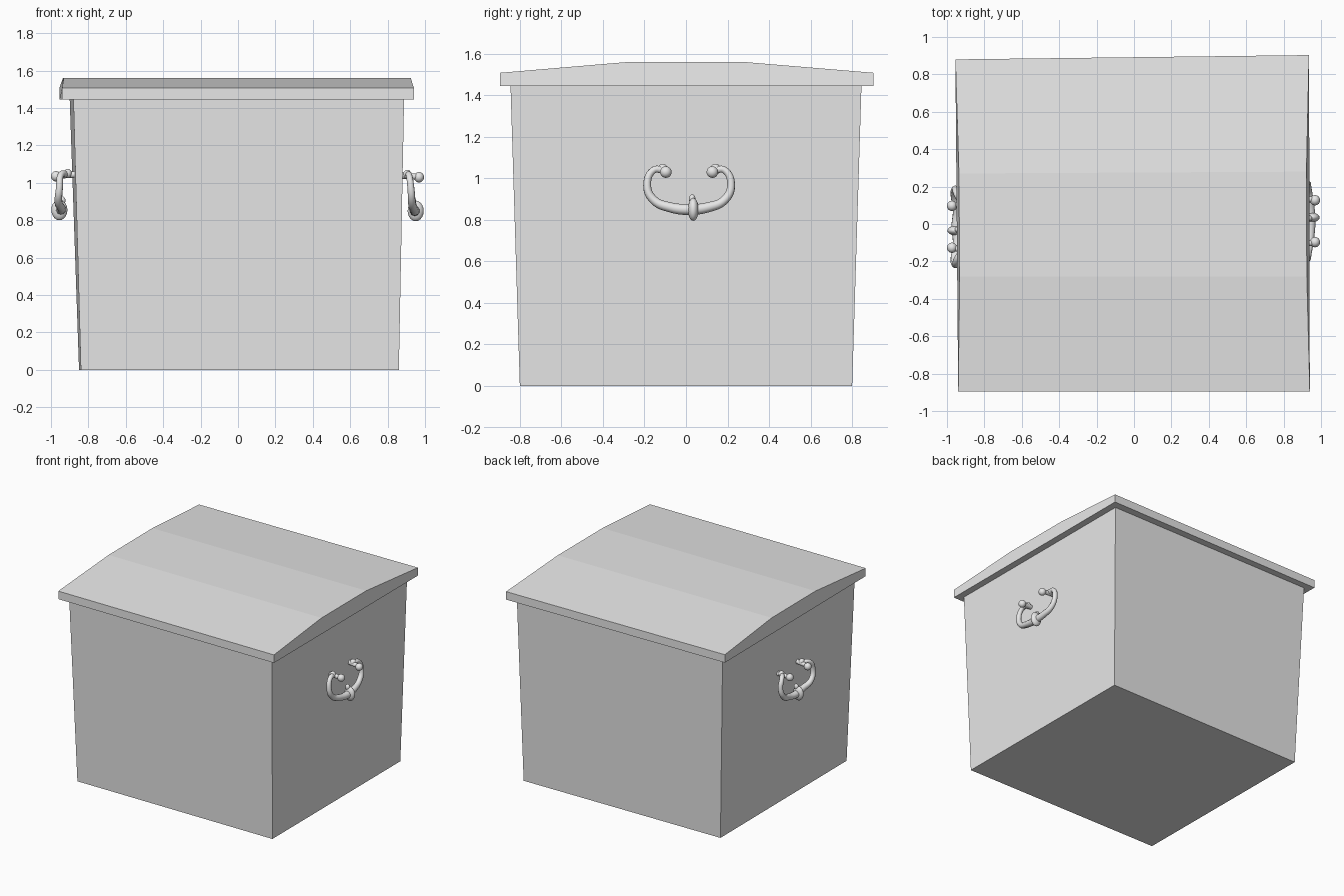
import bpy
import bmesh
from mathutils import Vector

cube = bpy.data.objects.get("Cube")
if cube:
    bpy.data.objects.remove(cube, do_unlink=True)

grey = bpy.data.materials.new("plain grey")
grey.use_nodes = True
grey.diffuse_color = (0.8, 0.8, 0.8, 1)
grey.node_tree.nodes["Principled BSDF"].inputs["Base Color"].default_value = (0.8, 0.8, 0.8, 1)


def add_mesh(name, bm):
    bmesh.ops.recalc_face_normals(bm, faces=bm.faces)
    mesh = bpy.data.meshes.new(name)
    bm.to_mesh(mesh)
    bm.free()
    mesh.materials.append(grey)
    obj = bpy.data.objects.new(name, mesh)
    bpy.context.collection.objects.link(obj)
    return obj


def bridge(name, first, second):
    """Solid between two matching outlines."""
    bm = bmesh.new()
    a = [bm.verts.new(p) for p in first]
    b = [bm.verts.new(p) for p in second]
    bm.faces.new(a)
    bm.faces.new(b)
    for i in range(len(a)):
        j = (i + 1) % len(a)
        bm.faces.new((a[i], a[j], b[j], b[i]))
    return add_mesh(name, bm)


# Tapered body, very slightly out of square
bridge("box_body",
       [(-0.84, -0.8, 0), (0.86, -0.8, 0), (0.855, 0.8, 0), (-0.85, 0.785, 0)],
       [(-0.88, -0.845, 1.45), (0.888, -0.845, 1.45),
        (0.883, 0.845, 1.45), (-0.9, 0.83, 1.45)])

# Overhanging lid with a shallow faceted crown, pulled in at the ridge
bridge("lid",
       [(-0.94, -0.895, 1.445), (-0.94, -0.895, 1.508), (-0.932, -0.28, 1.56),
        (-0.936, 0.27, 1.56), (-0.955, 0.88, 1.508), (-0.955, 0.88, 1.445)],
       [(0.94, -0.895, 1.445), (0.94, -0.895, 1.508), (0.924, -0.28, 1.56),
        (0.922, 0.28, 1.56), (0.936, 0.903, 1.508), (0.936, 0.903, 1.445)])


def handle(side, turn, shift, lean):
    """Drop handle; turn is 1 for the left wall, -1 for the right wall."""
    def place(x, y, z):
        return Vector((turn * (x + shift), turn * y, z + shift))

    def knob(name, centre, size):
        bm = bmesh.new()
        bmesh.ops.create_uvsphere(bm, u_segments=16, v_segments=10, radius=1)
        for v in bm.verts:
            v.co = Vector(a * b for a, b in zip(v.co, size)) + place(*centre)
        for f in bm.faces:
            f.smooth = True
        add_mesh(f"{side}_handle_{name}", bm)

    def tube(name, points):
        curve = bpy.data.curves.new(name, "CURVE")
        curve.dimensions = "3D"
        curve.bevel_depth = 1
        curve.bevel_resolution = 3
        curve.use_fill_caps = True
        spline = curve.splines.new("BEZIER")
        spline.resolution_u = 6
        spline.bezier_points.add(len(points) - 1)
        for bp, (x, y, z, r) in zip(spline.bezier_points, points):
            bp.co = place(x, y, z)
            bp.radius = r
            bp.handle_left_type = bp.handle_right_type = "AUTO"
        source = bpy.data.objects.new(name, curve)
        bpy.context.collection.objects.link(source)
        bpy.context.view_layer.update()
        mesh = bpy.data.meshes.new_from_object(
            source.evaluated_get(bpy.context.evaluated_depsgraph_get()))
        bpy.data.objects.remove(source, do_unlink=True)
        mesh.materials.clear()
        mesh.materials.append(grey)
        for f in mesh.polygons:
            f.use_smooth = True
        obj = bpy.data.objects.new(f"{side}_handle_{name}", mesh)
        bpy.context.collection.objects.link(obj)

    # Hanging loop, thicker toward the grip
    half = [(0.91, 0.125, 1.04, 0.018), (0.915 + lean, 0.17, 1.04, 0.017),
            (0.925 + lean, 0.202, 0.965, 0.019), (0.93 + lean, 0.17, 0.895, 0.021),
            (0.94, 0.09, 0.86, 0.024)]
    mid = 0.015
    right = [(x, mid - y, z, r) for x, y, z, r in half]
    left = [(x, mid + y, z, r) for x, y, z, r in reversed(half)]
    tube("loop", right + [(0.945, mid, 0.85, 0.027)] + left)

    # Centre boss with a small finial
    knob("boss", (0.95, 0.035, 0.85), (0.043, 0.026, 0.055))
    knob("finial", (0.935, 0.03, 0.9), (0.018, 0.016, 0.022))

    # Mounting pegs with round ends
    for label, s in (("front", -1), ("back", 1)):
        y = mid + s * 0.115
        tube(f"{label}_peg", [(0.865, y + s * 0.008, 1.04, 0.018),
                              (0.965, y, 1.032, 0.016)])
        knob(f"{label}_ball", (0.968, y - s * 0.003, 1.03), (0.027, 0.028, 0.028))
        knob(f"{label}_collar", (0.905, y + s * 0.012, 1.045), (0.022, 0.024, 0.025))


handle("left", 1, 0, 0)
handle("right", -1, 0.005, 0.025)
